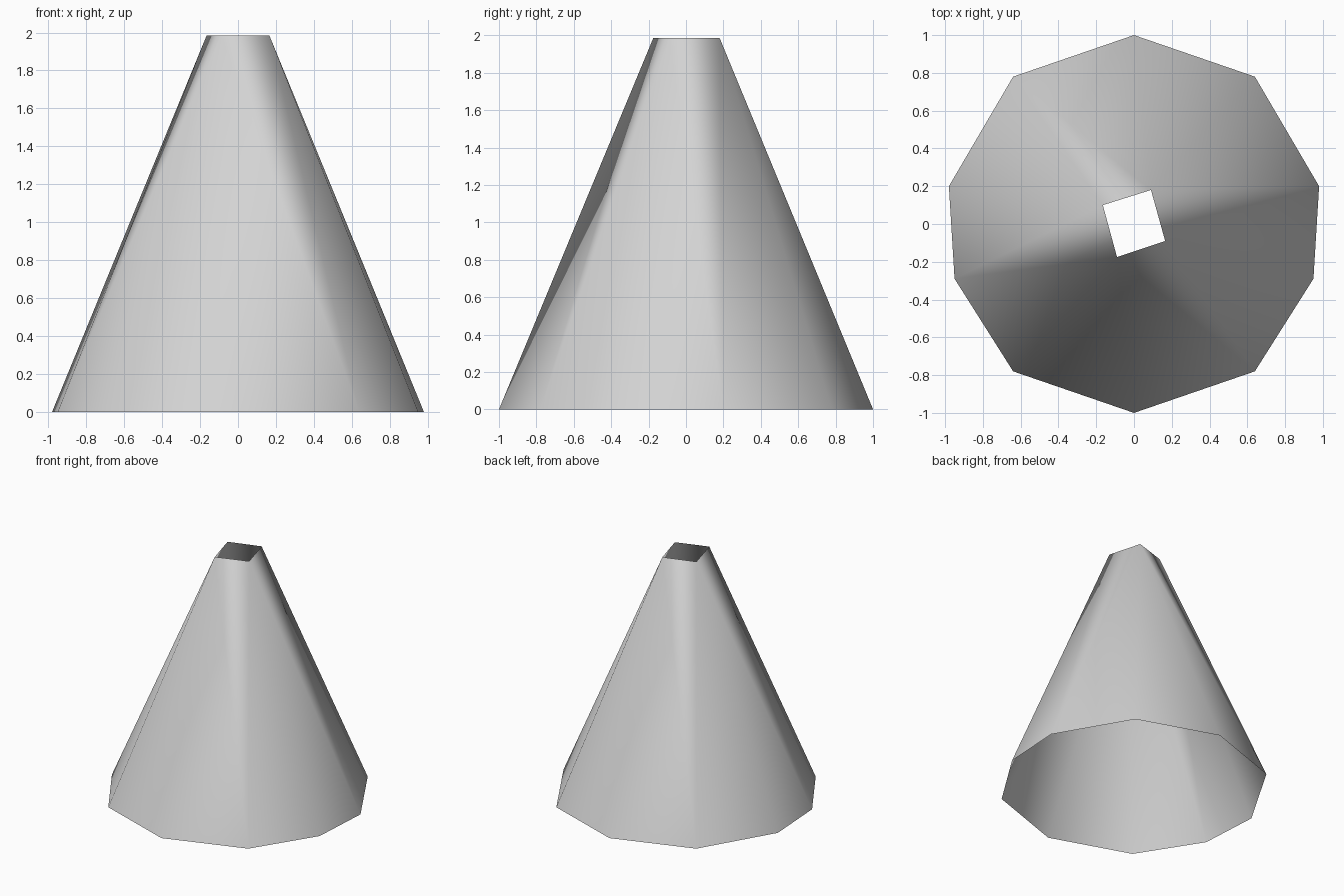
import bpy
import bmesh

HEIGHT = 1.985

# Remove the default cube
cube = bpy.data.objects.get("Cube")
if cube:
    bpy.data.objects.remove(cube, do_unlink=True)

# Plain grey material
grey = bpy.data.materials.new("light_grey")
grey.use_nodes = True
colour = (0.65, 0.65, 0.65, 1.0)
grey.diffuse_color = colour
grey.node_tree.nodes["Principled BSDF"].inputs["Base Color"].default_value = colour

# Ten-sided base rim: right half mirrored to the left, clockwise from the back
half = [(0.64, 0.78), (0.98, 0.20), (0.95, -0.29), (0.64, -0.78)]
base_rim = [(0, 1)] + half + [(0, -1)] + [(-x, y) for x, y in reversed(half)]

# Twisted square opening, each corner with the run of base points it fans to
corners = [((0.09, 0.18), 9, 12), ((0.165, -0.09), 2, 4),
           ((-0.09, -0.175), 4, 7), ((-0.165, 0.10), 7, 9)]

bm = bmesh.new()
base = [bm.verts.new((x, y, 0)) for x, y in base_rim]
top = [bm.verts.new((x, y, HEIGHT)) for (x, y), _, _ in corners]

# Open shell: fans from each corner, joined by one triangle per square side
for i, (_, first, last) in enumerate(corners):
    for k in range(first, last):
        bm.faces.new((base[(k + 1) % 10], base[k % 10], top[i]))
    bm.faces.new((base[last % 10], top[i], top[(i + 1) % 4]))

for face in bm.faces:
    face.smooth = True

mesh = bpy.data.meshes.new("tapered_shell")
bm.to_mesh(mesh)
bm.free()
mesh.materials.append(grey)
shell = bpy.data.objects.new("tapered_shell", mesh)
bpy.context.collection.objects.link(shell)
